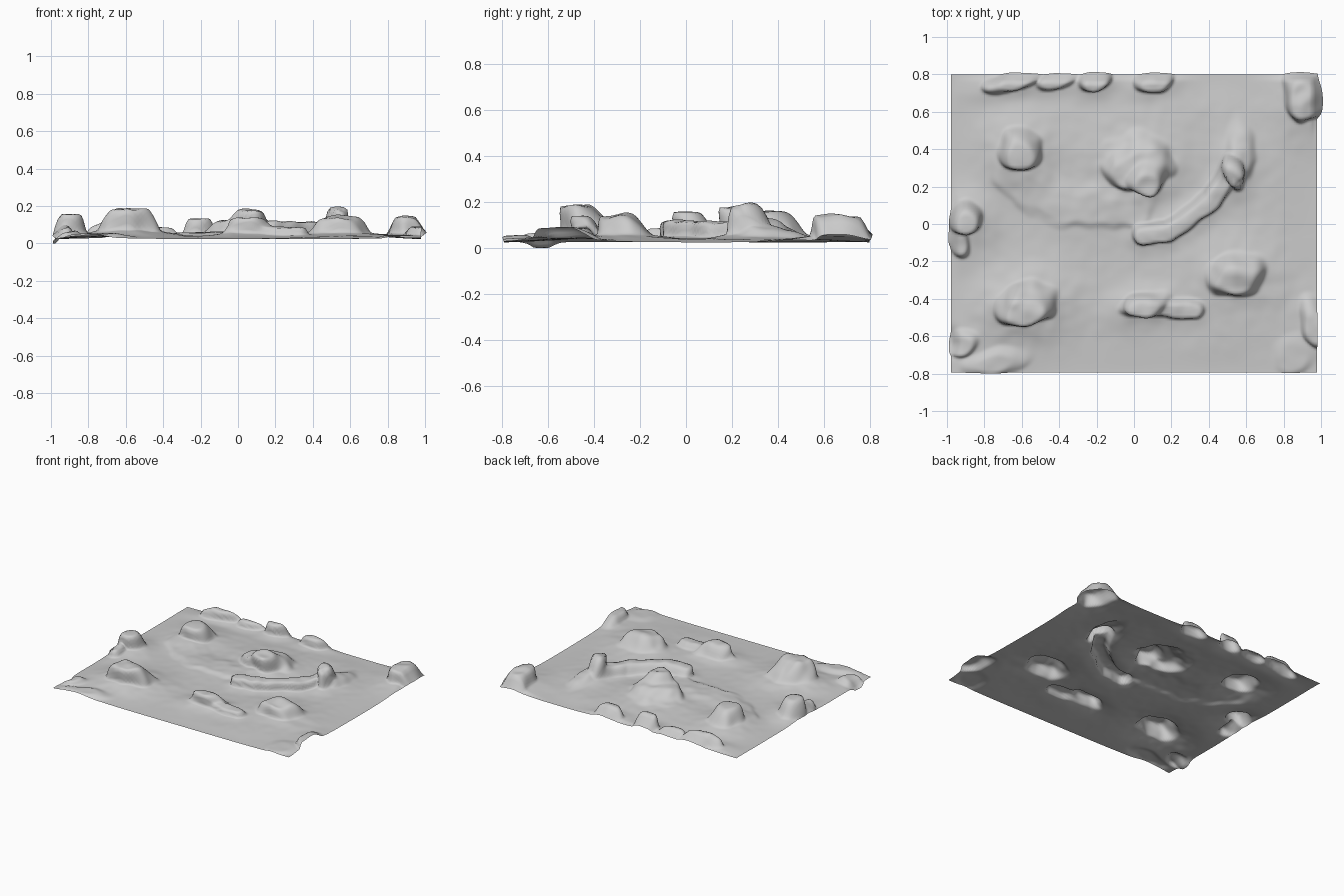
import bpy, bmesh, math
from mathutils import Vector, noise

if "Cube" in bpy.data.objects:
    bpy.data.objects.remove(bpy.data.objects["Cube"])

BASE = 0.024
TURN = math.radians(12)      # common lean of the rocks in plan

# Rock outcrops: x, y, radius x, radius y, height (the skirt follows from it)
ROCKS = [
    (0.07, 0.255, 0.10, 0.085, 0.085),
    (0.02, 0.32, 0.19, 0.16, 0.06),
    (-0.61, 0.39, 0.11, 0.12, 0.085),
    (-0.57, -0.43, 0.16, 0.11, 0.1),
    (0.55, -0.27, 0.17, 0.11, 0.075),
    (0.535, 0.29, 0.05, 0.10, 0.09),
    (0.57, 0.40, 0.08, 0.16, 0.03),
    (-0.90, 0.03, 0.09, 0.09, 0.09),
    (-0.94, -0.07, 0.06, 0.11, 0.04),
    (0.91, 0.69, 0.11, 0.16, 0.08),
    (-0.21, 0.77, 0.09, 0.06, 0.075),
    (0.10, 0.765, 0.11, 0.06, 0.06),
    (-0.64, 0.765, 0.16, 0.055, 0.06),
    (-0.42, 0.77, 0.12, 0.05, 0.04),
    (-0.92, -0.64, 0.10, 0.07, 0.03),
    (-0.74, -0.74, 0.20, 0.07, 0.02),
    (0.96, -0.53, 0.07, 0.14, 0.045),
    (0.86, -0.70, 0.14, 0.11, 0.012),
    (0.06, -0.43, 0.14, 0.06, 0.06),
]

# Long ridges: points along the crest, half width, height
RIDGES = [
    ([(0.04, -0.05), (0.18, -0.035), (0.42, 0.13), (0.53, 0.32)], 0.055, 0.055),
    ([(0.0, -0.43), (0.33, -0.46)], 0.05, 0.035),
    ([(-0.65, 0.28), (-0.45, 0.11), (0.0, 0.08)], 0.12, 0.012),
]


def smooth(a, b, v):
    t = min(1, max(0, (v - a) / (b - a)))
    return t * t * (3 - 2 * t)


def nearest(points, p):
    best = None
    for a, b in zip(points, points[1:]):
        a, b = Vector(a), Vector(b)
        t = min(1, max(0, (p - a).dot(b - a) / (b - a).length_squared))
        q = a.lerp(b, t)
        if best is None or (p - q).length < (p - best).length:
            best = q
    return best


def shape(x, y):
    """Height and sideways overhang of the ground at x, y."""
    p = Vector((x, y))
    rough = 0.28 * noise.noise(Vector((x * 9, y * 9, 2)))
    cores, skirt, push = 0.0, 0.0, Vector((0, 0))
    features = []
    c, sn = math.cos(TURN), math.sin(TURN)
    for cx, cy, rx, ry, h in ROCKS:
        off = p - Vector((cx, cy))
        u, v = off.x * c + off.y * sn, -off.x * sn + off.y * c
        features.append((math.hypot(u / rx, v / ry), off, h))
    for pts, r, h in RIDGES:
        off = p - nearest(pts, p)
        features.append((off.length / r, off, h))
    for d, off, h in features:
        if d > 4:
            continue
        skirt += (0.45 * h * math.exp(-(d / 1.5) ** 2)) ** 2
        d += rough
        # gentle behind, steep in front
        front = 0.5 - 0.5 * off.y / (off.length + 0.02)
        w = 1 - smooth(0.25 + 0.4 * front, 1.25 - 0.2 * front, d)
        cores += (h * w) ** 2
        if off.length > 1e-5:
            push += off.normalized() * w * min(1, max(0, d)) * h * 0.3
        push.y -= w * h * 0.2
    cores, skirt = math.sqrt(cores), math.sqrt(skirt)
    # rocks on the left, back and right-back borders bulge out and drop again
    left, back = smooth(-0.93, -0.978, x), smooth(0.765, 0.80, y)
    right = smooth(0.94, 0.978, x) * smooth(0.4, 0.55, y)
    push += Vector((right - left, back)) * cores * 0.25
    edge = max(left, back, right)
    z = cores * (1 - 0.7 * edge) + skirt * (1 - 0.6 * edge)
    # gentle dunes, fading out at the borders
    inside = smooth(0, 0.25, 0.98 - abs(x)) * smooth(0, 0.25, 0.8 - abs(y))
    z += inside * (0.012 + 0.010 * noise.noise(Vector((x * 2.5, y * 3.5, 5))))
    z += 0.12 * z * noise.noise(Vector((x * 14, y * 14, 7)))
    z -= 0.045 * math.exp(-((x + 0.98) ** 2 + (y + 0.63) ** 2) / 0.003)
    return z, push


# Ground sheet
bm = bmesh.new()
bmesh.ops.create_grid(bm, x_segments=170, y_segments=140, size=1)
for v in bm.verts:
    x, y = v.co.x * 0.978, v.co.y * 0.797 + 0.003
    z, push = shape(x, y)
    v.co = (x + push.x, y + push.y, max(0.0, BASE + z))
mesh = bpy.data.meshes.new("rocky_ground")
bm.to_mesh(mesh)
bm.free()
ground = bpy.data.objects.new("rocky_ground", mesh)
bpy.context.collection.objects.link(ground)
bpy.context.view_layer.objects.active = ground
ground.select_set(True)
bpy.ops.object.shade_smooth()
